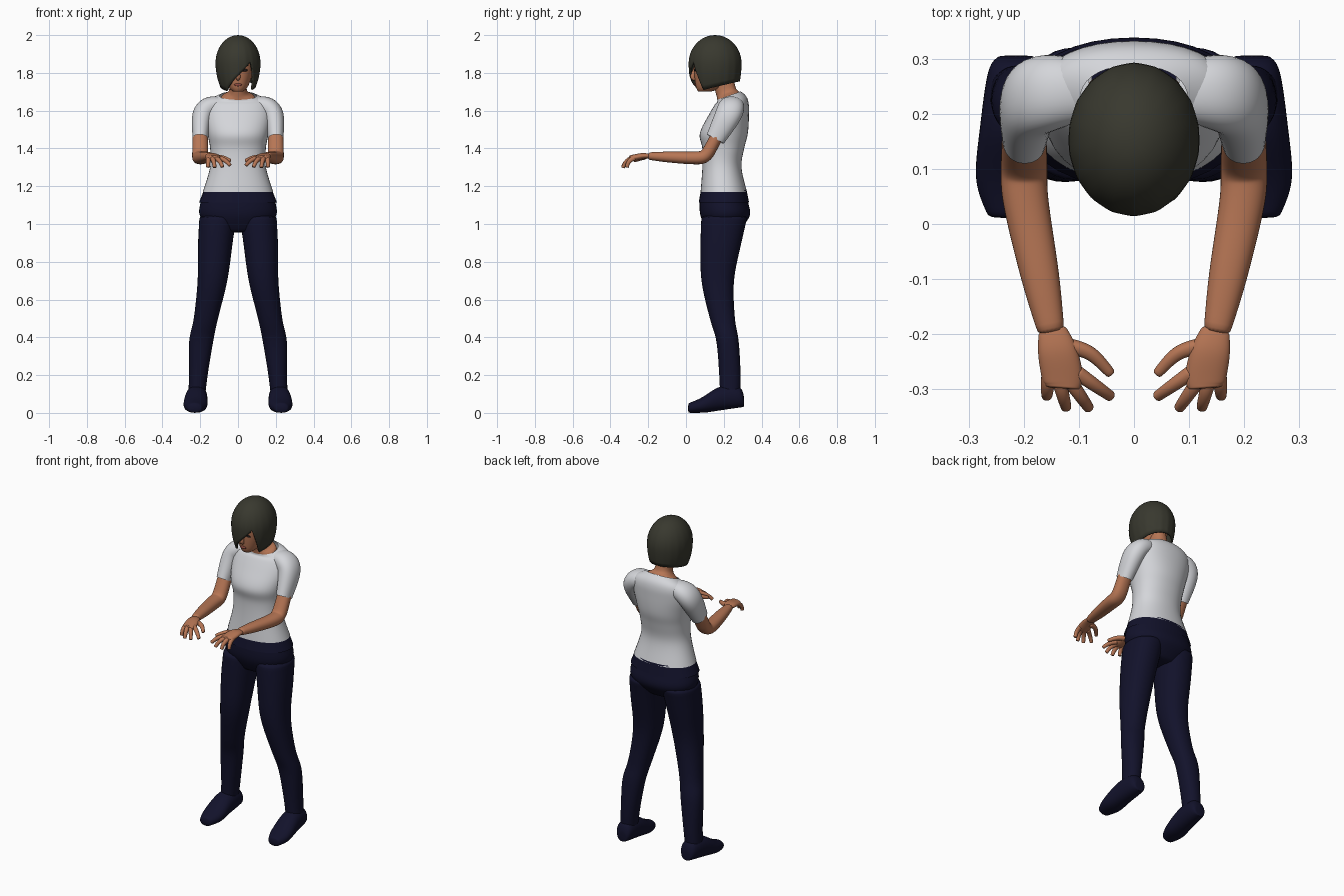
import bpy, bmesh, math
from mathutils import Vector

if "Cube" in bpy.data.objects:
    bpy.data.objects.remove(bpy.data.objects["Cube"], do_unlink=True)


def material(name, *rgb):
    mat = bpy.data.materials.new(name)
    mat.use_nodes = True
    mat.diffuse_color = (*rgb, 1)
    shader = mat.node_tree.nodes["Principled BSDF"]
    shader.inputs["Base Color"].default_value = (*rgb, 1)
    shader.inputs["Roughness"].default_value = 0.8
    return mat


SKIN = material("skin", .47, .18, .09)
SHIRT = material("white_cloth", .66, .67, .7)
NAVY = material("navy_cloth", .006, .006, .024)
HAIR = material("dark_hair", .04, .04, .028)
LIPS = material("lips", .28, .07, .05)
DARK = material("eye_dark", .015, .01, .01)
X, Y, Z = Vector((1, 0, 0)), Vector((0, 1, 0)), Vector((0, 0, 1))


def finish(name, bm, mat, subdivide=True):
    bmesh.ops.remove_doubles(bm, verts=bm.verts, dist=1e-5)
    bmesh.ops.recalc_face_normals(bm, faces=bm.faces)
    mesh = bpy.data.meshes.new(name)
    bm.to_mesh(mesh)
    bm.free()
    mesh.materials.append(mat)
    mesh.shade_smooth()
    ob = bpy.data.objects.new(name, mesh)
    bpy.context.collection.objects.link(ob)
    if subdivide:
        ob.modifiers.new("smooth", "SUBSURF").levels = 1
    return ob


def flow(rows, steps=4):
    """Smooth curve through key sections, number by number."""
    last = len(rows) - 1
    result = []
    for i in range(last):
        keys = [rows[min(max(k, 0), last)] for k in range(i - 1, i + 3)]
        for step in range(steps):
            t = step / steps
            result.append([
                b + t * (c - a + t * (2 * a - 5 * b + 4 * c - d
                                      + t * (3 * b - a - 3 * c + d))) / 2
                for a, b, c, d in zip(*keys)])
    return result + [rows[-1]]


def ellipse(centre, u, v, ru, rv, sides=18, power=2.2):
    def wave(value):
        return math.copysign(abs(value) ** (2 / power), value)
    angles = [math.tau * i / sides for i in range(sides)]
    return [centre + u * ru * wave(math.cos(a)) + v * rv * wave(math.sin(a))
            for a in angles]


def bridge(name, rings, mat, cap=True, subdivide=True):
    """Skin a row of point loops."""
    bm = bmesh.new()
    loops = [[bm.verts.new(p) for p in ring] for ring in rings]
    for low, high in zip(loops, loops[1:]):
        for i in range(len(low)):
            bm.faces.new((low[i - 1], low[i], high[i], high[i - 1]))
    if cap:
        bm.faces.new(loops[0])
        bm.faces.new(loops[-1])
    return finish(name, bm, mat, subdivide)


def stack(name, rows, mat, cap=True, side=1, tilt=0):
    """Level sections: height, half width, front, back, optional x centre."""
    rings = []
    for z, half, front, back, *cx in flow(rows):
        centre = Vector((side * sum(cx), (front + back) / 2, z))
        slope = min(tilt, 9 * max(0, z - 1.64))
        rings.append(ellipse(centre, X, Y + Z * slope, half, (back - front) / 2))
    return bridge(name, rings, mat, cap)


def tube(name, rows, mat, side=1, flat=1, ref=X, cap=True):
    """Sections square to a path: x, y, z, radius."""
    rows = flow(rows)
    points = [Vector((side * x, y, z)) for x, y, z, r in rows]
    rings = []
    for i, row in enumerate(rows):
        ahead = points[min(i + 1, len(points) - 1)]
        t = (ahead - points[max(i - 1, 0)]).normalized()
        u = (ref - t * ref.dot(t)).normalized()
        rings.append(ellipse(points[i], u, t.cross(u), row[3], row[3] * flat))
    return bridge(name, rings, mat, cap)


def blob(name, centre, size, mat):
    bm = bmesh.new()
    bmesh.ops.create_uvsphere(bm, u_segments=12, v_segments=8, radius=1)
    bmesh.ops.scale(bm, vec=size, verts=bm.verts)
    bmesh.ops.translate(bm, vec=centre, verts=bm.verts)
    return finish(name, bm, mat, False)


# Shirt body, open at hem and neckline
stack("shirt", [
    (1.17, .19, .075, .325), (1.3, .15, .085, .295), (1.4, .15, .085, .31),
    (1.48, .165, .07, .33), (1.58, .18, .12, .335), (1.65, .165, .16, .33),
    (1.68, .1, .165, .29)], SHIRT, cap=False, tilt=.36)

# Neck spreading into the collar
stack("neck", [
    (1.63, .1, .17, .28), (1.675, .09, .165, .285),
    (1.7, .05, .16, .265), (1.77, .045, .14, .25)], SKIN, tilt=.36)

# Head, from chin to crown
stack("head", [
    (1.7, .025, .065, .13), (1.73, .055, .05, .2), (1.82, .085, .04, .26),
    (1.9, .085, .045, .26), (1.95, .05, .09, .22)], SKIN)
tube("nose", [(0, .05, 1.83, .007), (0, .035, 1.78, .013),
              (0, .05, 1.765, .008)], SKIN)
blob("mouth", (0, .048, 1.737), (.02, .005, .008), LIPS)


# Bobbed hair with a fringe swept across the face
def hair_edge(degrees):
    hem = 1.725 - .03 * math.cos(math.radians(degrees))
    return hem + max(0, min((degrees + 45) / 500, (58 - degrees) / 150))


columns, levels = 96, 18
hair = []
for i in range(levels + 1):
    t = (i / levels) ** 1.6
    ring = []
    for j in range(columns):
        degrees = 360 * j / columns - 180
        a = math.radians(degrees)
        z = 2 - (2 - hair_edge(degrees)) * t
        h = (z - 1.85) / .15
        if h > 0:
            wide = deep = math.sqrt(1 - min(h, 1) ** 2)
        else:
            wide, deep = 1 - .3 * h * h, 1 - .16 * h * h
        groove = 1 - .015 * t * abs(math.sin(a * 9))
        ring.append(Vector((.12 * wide * groove * math.sin(a),
                            .154 - .14 * deep * groove * math.cos(a), z)))
    hair.append(ring)
bob = bridge("hair", hair, HAIR, cap=False, subdivide=False)
shell = bob.modifiers.new("thickness", "SOLIDIFY")
shell.thickness = .01
shell.offset = -1

# Trouser seat and waistband
stack("trouser_seat", [
    (1.18, .18, .08, .32), (1.12, .2, .07, .33),
    (1.04, .205, .075, .34), (.955, .12, .12, .27)], NAVY)
stack("waistband", [(1.18, .183, .077, .323), (1.115, .21, .065, .336)],
      NAVY, cap=False)

for side, label in ((1, "left_"), (-1, "right_")):
    blob(label + "eye", (.034 * side, .047, 1.814), (.017, .004, .007), DARK)
    blob(label + "brow", (.036 * side, .047, 1.84), (.02, .004, .004), DARK)

    # Leg, from hip to ankle
    stack(label + "leg", [
        (1.05, .1, .08, .33, .105), (.9, .093, .075, .295, .12),
        (.7, .08, .08, .255, .135), (.5, .065, .125, .26, .17),
        (.38, .065, .16, .28, .195), (.2, .05, .175, .29, .21),
        (.07, .045, .18, .285, .22)], NAVY, side=side)

    # Shoe, heel to toe: y, half width, top
    shoe = []
    for y, half, top in flow([(.307, .03, .09), (.28, .05, .14), (.18, .06, .14),
                              (.08, .063, .08), (.01, .035, .05)]):
        sole = max(0, .15 * (y - .1))
        centre = Vector((side * (.23 - .05 * y), y, (sole + top) / 2))
        shoe.append(ellipse(centre, X, Z, half, (top - sole) / 2))
    bridge(label + "shoe", shoe, NAVY)

    # Sleeve, open at the cuff
    tube(label + "sleeve", [
        (.08, .24, 1.63, .055), (.15, .24, 1.62, .07), (.19, .22, 1.57, .07),
        (.2, .155, 1.45, .052)], SHIRT, side, .78, Y, cap=False)

    # Arm bent forward at the elbow, and palm
    tube(label + "arm", [
        (.2, .19, 1.52, .04), (.2, .14, 1.42, .042), (.2, .1, 1.36, .043),
        (.197, .04, 1.35, .042), (.17, -.1, 1.355, .035),
        (.15, -.2, 1.36, .024)], SKIN, side, .82)
    tube(label + "palm", [
        (.15, -.19, 1.36, .025), (.14, -.23, 1.36, .036),
        (.13, -.28, 1.35, .038), (.13, -.3, 1.35, .03)], SKIN, side, .45)
    tube(label + "thumb", [
        (.13, -.22, 1.355, .015), (.08, -.235, 1.35, .013),
        (.04, -.275, 1.335, .009)], SKIN, side)

    # Fingers fan outwards and curl down
    for k, finger in enumerate(("index", "middle", "ring", "little")):
        t = k / 3
        heading = math.radians(55 - 60 * t)
        joint = Vector((.105 + .05 * t, -.27 - .01 * math.sin(math.pi * t), 1.35))
        path = [(*joint, .014)]
        for bend in (1, 2, 3):
            pitch = math.radians(25 * bend) * (.55 + .45 * t)
            joint += (.03 - .006 * t * t) * Vector((
                -math.sin(heading) * math.cos(pitch),
                -math.cos(heading) * math.cos(pitch), -math.sin(pitch)))
            path.append((*joint, .014 - .0015 * bend))
        tube(label + finger + "_finger", path, SKIN, side)
